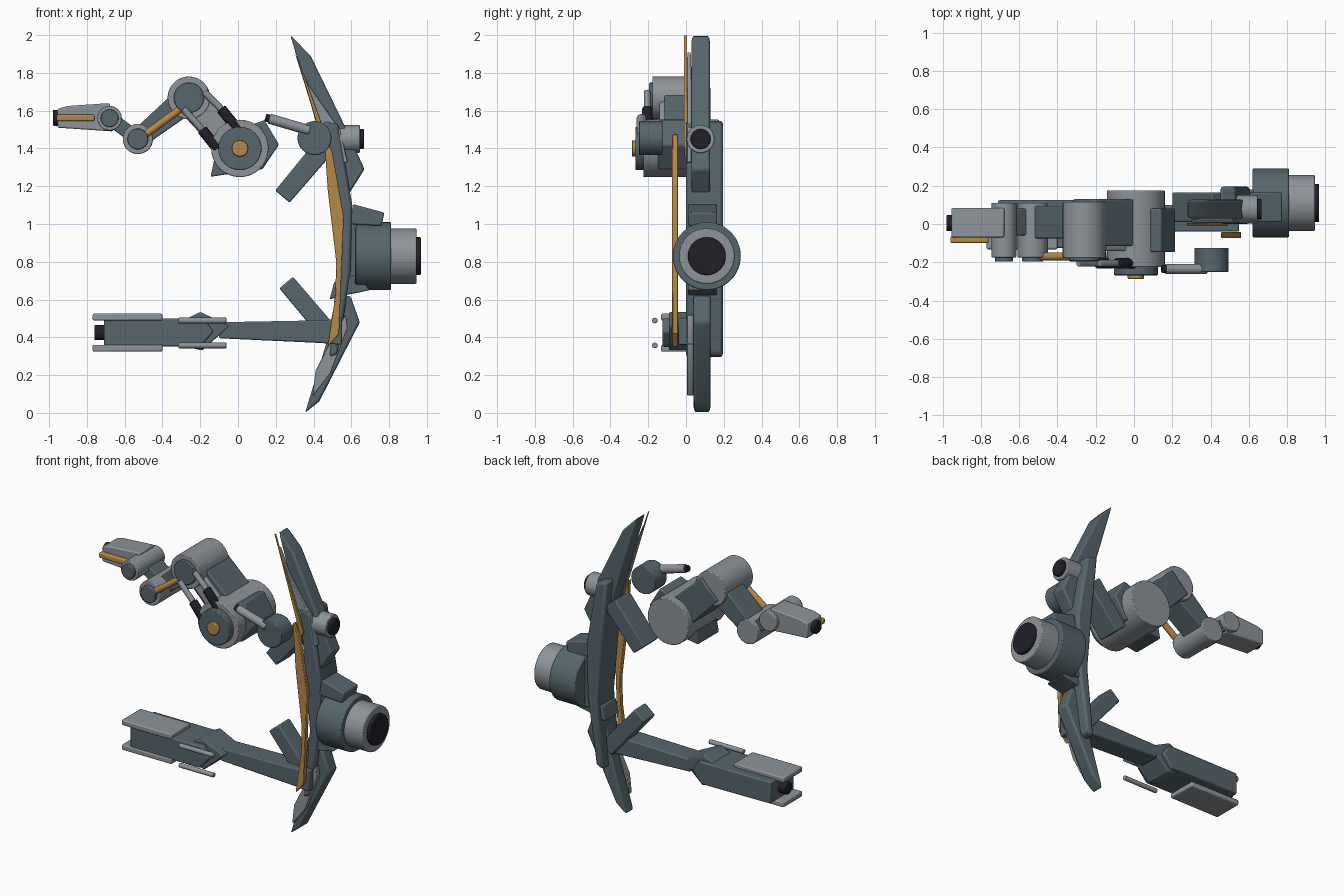
import bpy, bmesh, math
from mathutils import Vector


def material(name, rgb):
    m = bpy.data.materials.new(name)
    m.diffuse_color = (*rgb, 1)
    return m


DARK = material("slate", (0.095, 0.132, 0.152))
LIGHT = material("light_grey", (0.27, 0.295, 0.32))
GOLD = material("gold", (0.47, 0.25, 0.065))
BLACK = material("black", (0.015, 0.014, 0.022))


def finish(name, bm, mat, bevel):
    bmesh.ops.recalc_face_normals(bm, faces=bm.faces)
    mesh = bpy.data.meshes.new(name)
    bm.to_mesh(mesh)
    bm.free()
    mesh.materials.append(mat)
    ob = bpy.data.objects.new(name, mesh)
    bpy.context.collection.objects.link(ob)
    if bevel:
        b = ob.modifiers.new("bevel", "BEVEL")
        b.width = bevel
        b.segments = 2
        b.limit_method = "ANGLE"
        b.angle_limit = math.radians(40)
    return ob


def prism(name, outline, y0, y1, mat, bevel=0.008):
    """Outline in x, z extruded along y."""
    bm = bmesh.new()
    face = bm.faces.new([bm.verts.new((x, y0, z)) for x, z in outline])
    new = bmesh.ops.extrude_face_region(bm, geom=[face])["geom"]
    bmesh.ops.translate(bm, vec=(0, y1 - y0, 0),
                        verts=[v for v in new if isinstance(v, bmesh.types.BMVert)])
    return finish(name, bm, mat, bevel)


def rod(name, a, b, r, mat, bevel=0.005, sides=32):
    """Cylinder between two points."""
    a, b = Vector(a), Vector(b)
    bm = bmesh.new()
    bmesh.ops.create_cone(bm, cap_ends=True, segments=sides, radius1=r, radius2=r,
                          depth=(b - a).length)
    q = Vector((0, 0, 1)).rotation_difference(b - a)
    bm.transform(q.to_matrix().to_4x4())
    bmesh.ops.translate(bm, vec=(a + b) / 2, verts=bm.verts)
    return finish(name, bm, mat, bevel)


def disc(name, x, z, y0, y1, r, mat):
    return rod(name, (x, y0, z), (x, y1, z), r, mat)


def beam(name, a, b, w0, w1, y0, y1, mat):
    """Tapered bar between two x, z points."""
    a, b = Vector(a), Vector(b)
    d = (b - a).normalized()
    n = Vector((-d.y, d.x))
    pts = [a + n * w0 / 2, b + n * w1 / 2, b - n * w1 / 2, a - n * w0 / 2]
    return prism(name, [tuple(p) for p in pts], y0, y1, mat)


# Bow-shaped body: spine, two horns, face plates
prism("spine", [(0.45, 1.55), (0.53, 1.53), (0.605, 1.1), (0.595, 0.75), (0.53, 0.31),
                (0.48, 0.29), (0.525, 0.75), (0.49, 1.15)], 0.0, 0.195, DARK, 0.015)
prism("upper_horn", [(0.277, 2.0), (0.385, 1.89), (0.56, 1.53), (0.67, 1.29), (0.575, 1.14),
                     (0.475, 1.33)], 0.028, 0.128, DARK, 0.012)
prism("lower_horn", [(0.355, 0.0), (0.43, 0.06), (0.645, 0.48), (0.595, 0.62), (0.52, 0.62),
                     (0.465, 0.36)], 0.04, 0.13, DARK, 0.012)
prism("upper_face_plate", [(0.30, 1.91), (0.37, 1.74), (0.54, 1.5), (0.58, 1.33), (0.53, 1.31),
                           (0.47, 1.36)], 0.005, 0.028, LIGHT, 0.004)
prism("lower_face_plate", [(0.395, 0.09), (0.41, 0.22), (0.50, 0.40), (0.57, 0.52), (0.58, 0.45),
                           (0.49, 0.21)], 0.005, 0.04, LIGHT, 0.004)
prism("upper_gold_edge", [(0.277, 2.0), (0.31, 1.9), (0.49, 1.4), (0.47, 1.36)],
      -0.01, 0.006, GOLD, 0.002)
prism("gold_front_strip", [(0.455, 1.475), (0.50, 1.38), (0.56, 1.04), (0.535, 0.42),
                           (0.475, 0.35), (0.515, 0.62), (0.52, 0.8), (0.475, 1.18)],
      -0.073, -0.042, GOLD, 0.004)

# Main hub and its brackets
for name, x0, x1, r, m in (("hub_base", 0.62, 0.81, 0.18, DARK),
                           ("hub_collar", 0.80, 0.945, 0.147, LIGHT),
                           ("hub_opening", 0.94, 0.968, 0.10, BLACK)):
    rod(name, (x0, 0.11, 0.83), (x1, 0.11, 0.83), r, m, 0.006, 48)
prism("hub_mount", [(0.57, 1.0), (0.63, 1.0), (0.63, 0.67), (0.57, 0.67)], 0.02, 0.18, DARK)
prism("upper_bracket", [(0.61, 1.105), (0.775, 1.06), (0.76, 0.99), (0.585, 1.0)],
      0.01, 0.165, DARK)
prism("lower_bracket", [(0.485, 0.6), (0.51, 0.695), (0.63, 0.73), (0.70, 0.65), (0.53, 0.615)],
      0.01, 0.165, DARK)

# Small side nozzle
rod("side_nozzle", (0.48, 0.077, 1.45), (0.645, 0.077, 1.45), 0.074, LIGHT)
rod("side_nozzle_opening", (0.64, 0.077, 1.45), (0.667, 0.077, 1.45), 0.053, BLACK)

# Front turret with thin barrel
disc("turret", 0.405, 1.455, -0.25, -0.125, 0.09, DARK)
rod("turret_barrel", (0.38, -0.235, 1.495), (0.165, -0.235, 1.558), 0.027, LIGHT)
rod("turret_muzzle", (0.168, -0.235, 1.557), (0.145, -0.235, 1.564), 0.021, BLACK)

# Two struts pointing inward
beam("upper_strut", (0.235, 1.145), (0.45, 1.40), 0.10, 0.11, 0.01, 0.165, DARK)
beam("lower_strut", (0.255, 0.69), (0.50, 0.40), 0.095, 0.10, 0.01, 0.13, DARK)

# Lower arm
prism("lower_arm_beam", [(0.55, 0.50), (0.55, 0.36), (0.44, 0.37), (-0.10, 0.395),
                         (-0.10, 0.48), (0.44, 0.49)], -0.04, 0.10, DARK)
prism("lower_elbow", [(-0.045, 0.46), (-0.20, 0.535), (-0.27, 0.50), (-0.27, 0.35),
                      (-0.19, 0.33)], -0.09, 0.10, DARK)
prism("lower_forearm", [(-0.71, 0.355), (-0.71, 0.50), (-0.18, 0.50), (-0.13, 0.43),
                        (-0.20, 0.35)], -0.125, 0.125, DARK)
rod("lower_forearm_muzzle", (-0.76, 0, 0.425), (-0.70, 0, 0.425), 0.04, BLACK)
for side, z in (("upper", 0.507), ("lower", 0.342)):
    beam(side + "_forearm_plate", (-0.77, z), (-0.40, z), 0.036, 0.036, -0.132, 0.07, LIGHT)
for side, z in (("upper", 0.489), ("lower", 0.357)):
    rod(side + "_forearm_rail", (-0.315, -0.165, z), (-0.06, -0.165, z), 0.015, LIGHT, 0.004, 16)

# Upper arm joints: drum plus front cap
for name, x, z, r, cap, y0, y1, yc in (
        ("shoulder", 0.01, 1.40, 0.152, 0.115, -0.225, 0.175, -0.268),
        ("elbow", -0.26, 1.668, 0.113, 0.08, -0.178, 0.115, -0.195),
        ("wrist", -0.53, 1.45, 0.08, 0.055, -0.175, 0.11, -0.197),
        ("hand_joint", -0.68, 1.56, 0.065, 0.047, -0.175, 0.11, -0.197)):
    disc(name + "_drum", x, z, y0, y1, r, LIGHT)
    disc(name + "_cap", x, z, yc, y0 + 0.005, cap, DARK)
disc("shoulder_gold_boss", 0.01, 1.40, -0.287, -0.265, 0.043, GOLD)
prism("shoulder_housing", [(0.14, 1.55), (0.217, 1.42), (0.13, 1.29), (0.05, 1.28),
                           (-0.145, 1.25), (-0.12, 1.37), (0.0, 1.5)], -0.147, 0.08, DARK)

# Arm bars between joints
beam("upper_arm", (-0.26, 1.668), (0.01, 1.40), 0.17, 0.20, -0.115, 0.13, DARK)
beam("upper_arm_plate", (-0.24, 1.65), (-0.01, 1.42), 0.12, 0.13, -0.14, -0.11, LIGHT)
beam("forearm", (-0.26, 1.668), (-0.53, 1.45), 0.15, 0.10, -0.075, 0.095, DARK)
beam("wrist_link", (-0.53, 1.45), (-0.68, 1.56), 0.075, 0.075, -0.06, 0.08, DARK)
rod("forearm_gold_rod", (-0.495, -0.17, 1.47), (-0.29, -0.17, 1.62), 0.02, GOLD)

# Pistons beside the upper arm
for name, a, m, b in (("upper", (-0.18, 1.70), (-0.09, 1.61), (0.0, 1.50)),
                      ("lower", (-0.29, 1.61), (-0.19, 1.50), (-0.11, 1.40))):
    p, q, s = [(v[0], -0.205, v[1]) for v in (a, m, b)]
    rod(name + "_piston_rod", p, q, 0.018, LIGHT, 0.004, 16)
    rod(name + "_piston_sleeve", q, s, 0.028, BLACK, 0.005, 16)

# Hand
prism("hand", [(-0.955, 1.61), (-0.90, 1.625), (-0.68, 1.64), (-0.66, 1.49), (-0.955, 1.51)],
      -0.07, 0.083, LIGHT)
rod("hand_muzzle", (-0.98, 0.005, 1.562), (-0.945, 0.005, 1.562), 0.042, BLACK)
beam("hand_gold_strip", (-0.96, 1.562), (-0.76, 1.562), 0.036, 0.036, -0.10, -0.065, GOLD)

# Smooth round parts, keep edges sharp
for ob in bpy.context.collection.objects:
    ob.select_set(True)
    bpy.context.view_layer.objects.active = ob
bpy.ops.object.shade_smooth_by_angle(angle=math.radians(30))
